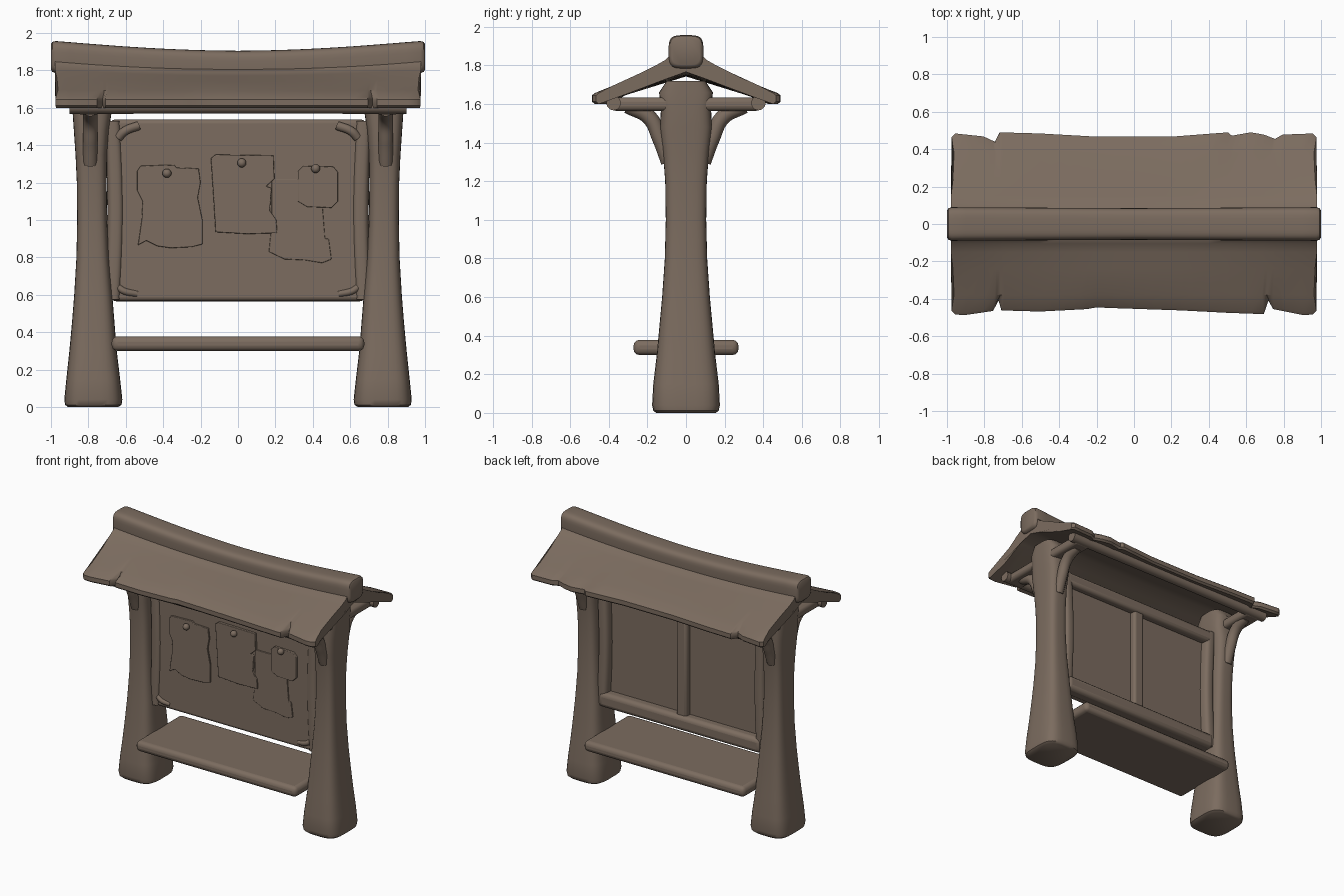
import bpy, bmesh, math

if "Cube" in bpy.data.objects:
    bpy.data.objects.remove(bpy.data.objects["Cube"])

wood = bpy.data.materials.new("brown wood")
wood.diffuse_color = (0.2, 0.15, 0.115, 1)
wood.use_nodes = True
wood.node_tree.nodes["Principled BSDF"].inputs["Base Color"].default_value = wood.diffuse_color


def add_mesh(name, bm, bevel=0):
    bmesh.ops.recalc_face_normals(bm, faces=bm.faces)
    me = bpy.data.meshes.new(name)
    bm.to_mesh(me)
    bm.free()
    me.materials.append(wood)
    ob = bpy.data.objects.new(name, me)
    bpy.context.collection.objects.link(ob)
    if bevel:
        m = ob.modifiers.new("bevel", 'BEVEL')
        m.width, m.segments, m.limit_method = bevel, 3, 'ANGLE'
    return ob


def loft(name, rings):
    """Closed skin over equally sized rings of points."""
    bm = bmesh.new()
    vs = [[bm.verts.new(p) for p in r] for r in rings]
    n = len(vs[0])
    for a, b in zip(vs, vs[1:]):
        for i in range(n):
            bm.faces.new((a[i], a[(i + 1) % n], b[(i + 1) % n], b[i]))
    bm.faces.new(vs[0])
    bm.faces.new(vs[-1])
    return add_mesh(name, bm)


def squircle(a, b, p=4.0, n=32):
    out = []
    for i in range(n):
        t = 2 * math.pi * (i + 0.5) / n
        c, s = math.cos(t), math.sin(t)
        out.append((a * math.copysign(abs(c) ** (2 / p), c),
                    b * math.copysign(abs(s) ** (2 / p), s)))
    return out


def box(name, x0, x1, y0, y1, z0, z1, bevel=0.02):
    bm = bmesh.new()
    bmesh.ops.create_cube(bm, size=1)
    for v in bm.verts:
        v.co = ((x0 + x1) / 2 + v.co.x * (x1 - x0),
                (y0 + y1) / 2 + v.co.y * (y1 - y0),
                (z0 + z1) / 2 + v.co.z * (z1 - z0))
    return add_mesh(name, bm, bevel)


def tube(name, pts, radius):
    cu = bpy.data.curves.new(name, 'CURVE')
    cu.dimensions, cu.bevel_depth, cu.bevel_resolution = '3D', radius, 4
    cu.use_fill_caps = True
    sp = cu.splines.new('BEZIER')
    sp.bezier_points.add(len(pts) - 1)
    for bp, p in zip(sp.bezier_points, pts):
        bp.co = p
        bp.handle_left_type = bp.handle_right_type = 'AUTO'
    tmp = bpy.data.objects.new(name, cu)
    bpy.context.collection.objects.link(tmp)
    bm = bmesh.new()
    bm.from_mesh(tmp.to_mesh())
    tmp.to_mesh_clear()
    bpy.data.objects.remove(tmp)
    return add_mesh(name, bm)


def lerp_table(tab, x):
    for (a, va), (b, vb) in zip(tab, tab[1:]):
        if x <= b:
            return va + (vb - va) * max(0, x - a) / (b - a)
    return tab[-1][1]


# Posts: z, outer x, inner x, half depth
post = [(0, .91, .64, .155), (.012, .925, .622, .17), (.04, .929, .618, .176),
        (.15, .918, .63, .17), (.3, .902, .648, .152), (.45, .888, .66, .138),
        (.6, .876, .672, .124), (.8, .864, .69, .11), (1, .86, .70, .105),
        (1.2, .862, .702, .108), (1.35, .869, .70, .12), (1.48, .878, .69, .135),
        (1.58, .885, .675, .13), (1.66, .885, .675, .14), (1.72, .885, .68, .1)]
for s, side in ((-1, "left"), (1, "right")):
    loft(side + "_post", [[(s * (o + i) / 2 + px, py, z)
         for px, py in squircle((o - i) / 2, d, 3.6)] for z, o, i, d in post])
    # Roof arm and curved braces on each post
    box(side + "_roof_arm", s * .8 - .07, s * .8 + .07, -.39, .39, 1.565, 1.635, .025)
    for f in (-1, 1):
        tube(side + "_brace", [(s * .79, f * .09, 1.3), (s * .79, f * .135, 1.42),
                               (s * .79, f * .19, 1.53), (s * .79, f * .3, 1.59)], .04)
    # Frame stile beside the board
    loft(side + "_stile", [[(s * (.672 - .018 * math.sin(math.pi * t)) + px, .005 + py, .575 + .955 * t)
         for px, py in squircle(.045, .07, 3)] for t in [i / 12 for i in range(13)]])
    # Small corner straps on the board
    tube("top_corner_strap", [(s * .64, -.05, 1.44), (s * .605, -.06, 1.475), (s * .53, -.05, 1.505)], .024)
    tube("bottom_corner_strap", [(s * .64, -.045, .64), (s * .61, -.05, .62), (s * .54, -.04, .605)], .018)

# Roof: sagging slab with notched eaves
front = [(-.97, .465), (-.95, .484), (-.9, .487), (-.75, .465), (-.72, .41), (-.705, .462),
         (-.5, .468), (-.25, .455), (-.2, .446), (-.1, .45), (.25, .462), (.5, .475), (.69, .482),
         (.715, .41), (.74, .455), (.9, .487), (.95, .484), (.97, .465)]
back = [(-.97, .465), (-.95, .484), (-.8, .468), (-.74, .44), (-.715, .49), (-.5, .484),
        (-.2, .467), (.2, .467), (.5, .49), (.52, .472), (.62, .49), (.69, .478),
        (.75, .455), (.79, .478), (.95, .484), (.97, .465)]
half = [(.0, 1.86, 1), (.085, 1.855, 1), (.105, 1.832, .9), (.15, 1.806, .7), (.24, 1.76, .4),
        (.38, 1.695, .1), (.475, 1.657, 0), (.49, 1.645, 0), (.49, 1.612, 0),
        (.475, 1.6, 0), (.3, 1.655, .1), (.1, 1.732, .4), (0, 1.768, .5)]
xs = sorted({x for x, _ in front + back} | {i / 10 for i in range(-9, 10)})
rings = []
for x in xs:
    sag = .05 * (1 - x * x)
    ring = []
    for tab, sg, prof in ((back, 1, half), (front, -1, half[-2:0:-1])):
        k = lerp_table(tab, x) / .49
        for y, z, w in prof:
            e = k if y > .4 else 1
            ring.append((x * (1 + .01 * math.sin(y * 14)), sg * y * e, z - sag * w))
    rings.append(ring)
loft("roof", rings)

# Ridge beam, sagging in the middle
ends = [(-1.0, .8), (-.993, .93), (-.975, 1)]
stations = ends + [(i / 10, 1 - .06 * (1 - abs(i / 10))) for i in range(-9, 10)] \
    + [(-x, k) for x, k in reversed(ends)]
loft("ridge_beam", [[(x, py, 1.872 - .048 * (1 - x * x) ** 1.2 + pz)
     for py, pz in squircle(.09 * k, .086 * k, 4)] for x, k in stations])

# Purlins below the eaves
for f in (-1, 1):
    tube("purlin", [(-.9, f * .375, 1.605), (0, f * .375, 1.607), (.9, f * .375, 1.605)], .038)

# Notice board with back frame
box("notice_board", -.68, .68, -.05, .015, .568, 1.537, .02)
box("back_top_rail", -.68, .68, 0, .075, 1.44, 1.535, .025)
box("back_bottom_rail", -.68, .68, -.02, .085, .565, .675, .03)
box("back_middle_bar", -.045, .045, 0, .06, .6, 1.5, .02)

# Bench plank
box("bench", -.675, .675, -.272, .272, .3, .378, .03)


# Paper notices: outline in x and z, front depth
def paper(name, pts, y):
    bm = bmesh.new()
    f = bm.faces.new([bm.verts.new((x, -.04, z)) for x, z in pts])
    r = bmesh.ops.extrude_face_region(bm, geom=[f])
    for v in r["geom"]:
        if isinstance(v, bmesh.types.BMVert):
            v.co.y = y
    add_mesh(name, bm, .004)


paper("low_notice", [(.18, .98), (.165, .83), (.25, .79), (.36, .785), (.45, .77), (.5, .79),
                     (.485, .9), (.465, .9), (.46, .97), (.45, 1.1), (.33, 1.22), (.18, 1.22)], -.058)
paper("left_notice", [(-.54, 1.26), (-.52, 1.29), (-.34, 1.295), (-.33, 1.28), (-.21, 1.275),
                      (-.2, 1.2), (-.215, 1.12), (-.19, 1.0), (-.19, .87), (-.25, .855), (-.36, .85),
                      (-.43, .86), (-.49, .89), (-.535, .865), (-.515, 1.0), (-.51, 1.1), (-.54, 1.16)], -.062)
paper("middle_notice", [(-.145, 1.33), (-.12, 1.35), (.19, 1.345), (.195, 1.22), (.15, 1.18),
                        (.18, 1.17), (.17, 1.05), (.205, 1.0), (.21, .93), (.05, .925), (-.12, .935),
                        (-.13, 1.1)], -.068)
paper("right_notice", [(.32, 1.26), (.35, 1.29), (.51, 1.285), (.535, 1.255), (.535, 1.1),
                       (.5, 1.065), (.37, 1.07), (.32, 1.1)], -.066)

# Pins
for x, z in ((-.38, 1.25), (.02, 1.305), (.415, 1.275)):
    bm = bmesh.new()
    bmesh.ops.create_uvsphere(bm, u_segments=16, v_segments=10, radius=.024)
    bmesh.ops.translate(bm, verts=bm.verts, vec=(x, -.08, z))
    add_mesh("pin", bm)

# Smooth shading on all parts
bpy.ops.object.select_all(action='SELECT')
bpy.context.view_layer.objects.active = bpy.context.selected_objects[0]
bpy.ops.object.shade_smooth_by_angle(angle=math.radians(40))
